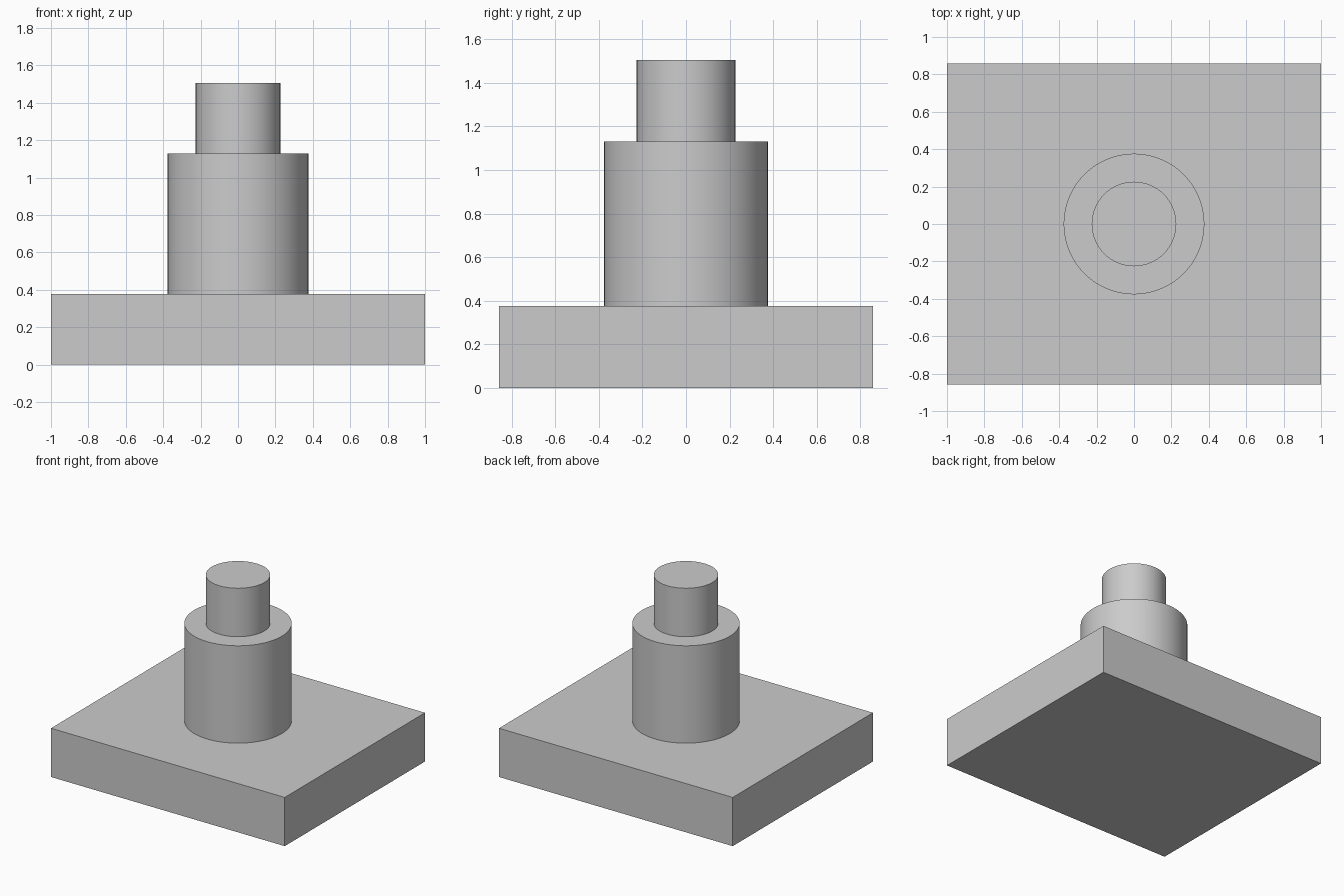
import bpy, math

cube = bpy.data.objects.get("Cube")
if cube:
    bpy.data.objects.remove(cube, do_unlink=True)

# One plain grey for every part
grey = bpy.data.materials.new("plain_grey")
grey.use_nodes = True
colour = (0.6, 0.6, 0.6, 1)
grey.diffuse_color = colour
grey.node_tree.nodes["Principled BSDF"].inputs["Base Color"].default_value = colour

BASE_TOP, BODY_TOP, PIN_TOP = 0.377, 1.13, 1.505


def finish(name):
    obj = bpy.context.object
    obj.name = name
    obj.data.materials.append(grey)
    return obj


def post(name, radius, bottom, top):
    bpy.ops.mesh.primitive_cylinder_add(
        vertices=96, radius=radius, depth=top - bottom,
        location=(0, 0, (bottom + top) / 2))
    finish(name)
    bpy.ops.object.shade_smooth_by_angle(angle=math.radians(30))


# Rectangular base plate
bpy.ops.mesh.primitive_cube_add(size=1, location=(0, 0, BASE_TOP / 2))
base = finish("base_plate")
base.scale = (2, 1.714, BASE_TOP)
bpy.ops.object.transform_apply(location=False, rotation=False, scale=True)

# Stepped column
post("main_column", 0.376, BASE_TOP, BODY_TOP)
post("top_pin", 0.226, BODY_TOP, PIN_TOP)
